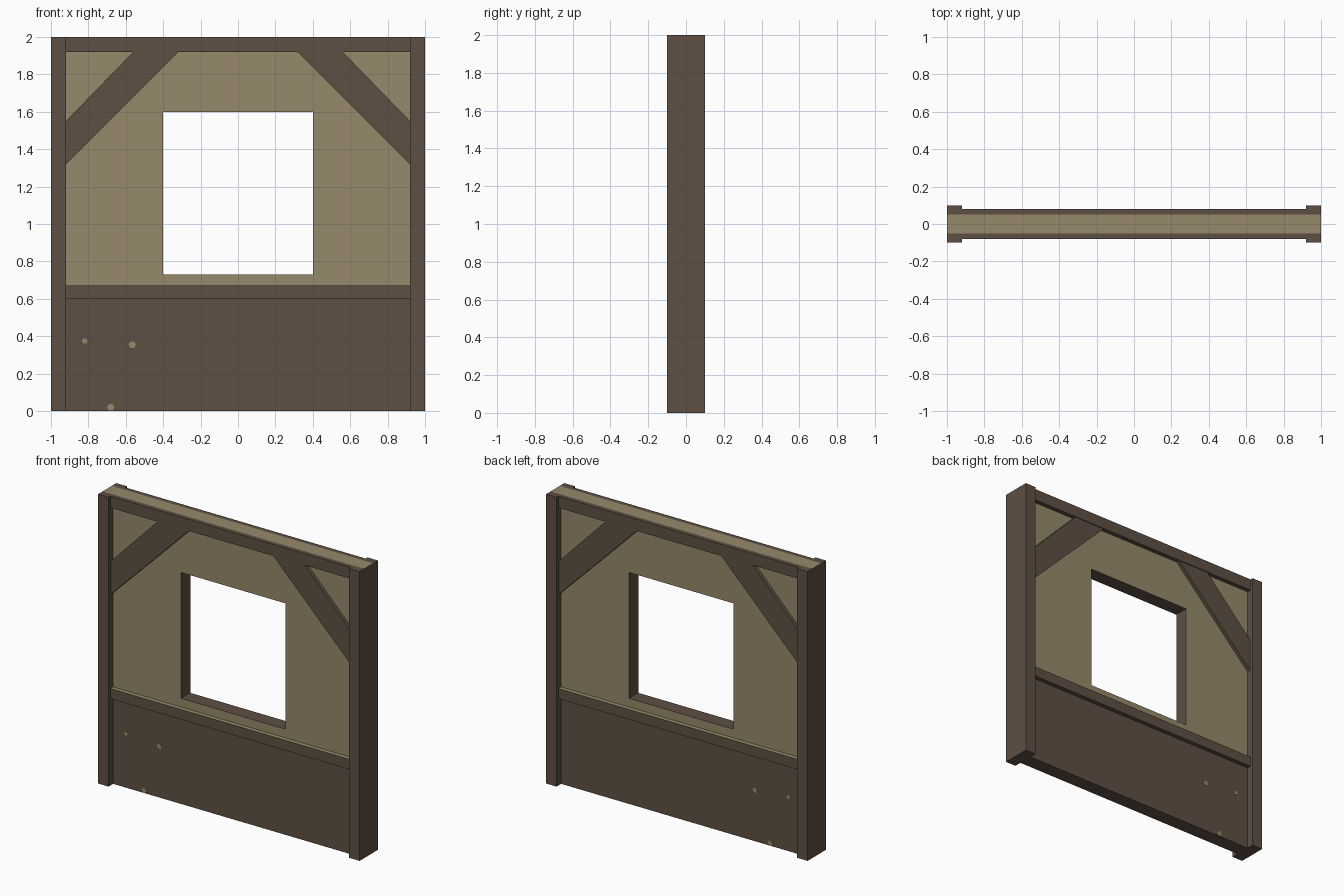
import bpy, bmesh, math
from mathutils import Vector

if "Cube" in bpy.data.objects:
    bpy.data.objects.remove(bpy.data.objects["Cube"])


def material(name, rgb):
    m = bpy.data.materials.new(name)
    m.diffuse_color = (*rgb, 1.0)
    m.use_nodes = True
    m.node_tree.nodes["Principled BSDF"].inputs["Base Color"].default_value = m.diffuse_color
    return m


WOOD = material("dark_brown_wood", (0.112, 0.080, 0.056))
PLASTER = material("tan_plaster", (0.305, 0.250, 0.147))


def finish(bm, name, mats):
    bmesh.ops.recalc_face_normals(bm, faces=bm.faces)
    mesh = bpy.data.meshes.new(name)
    bm.to_mesh(mesh)
    bm.free()
    for m in mats:
        mesh.materials.append(m)
    ob = bpy.data.objects.new(name, mesh)
    bpy.context.collection.objects.link(ob)
    return ob


def slab(name, outline, y0, y1, mats=(WOOD,), rule=None):
    """Extrude an x-z outline from y0 to y1."""
    bm = bmesh.new()
    f = bm.faces.new([bm.verts.new((x, y0, z)) for x, z in outline])
    ext = bmesh.ops.extrude_face_region(bm, geom=[f], use_keep_orig=True)
    verts = [v for v in ext["geom"] if isinstance(v, bmesh.types.BMVert)]
    bmesh.ops.translate(bm, verts=verts, vec=(0, y1 - y0, 0))
    bmesh.ops.recalc_face_normals(bm, faces=bm.faces)
    if rule:
        for face in bm.faces:
            face.material_index = rule(face)
    return finish(bm, name, mats)


def rect(x0, x1, z0, z1):
    return [(x0, z0), (x1, z0), (x1, z1), (x0, z1)]


# Wall core: grid of cells with the window cell left open
T = 0.05
xs = [-1, -0.4, 0.4, 1]
zs = [0, 0.63, 0.73, 1.6, 2]
bm = bmesh.new()
grid = [[bm.verts.new((x, -T, z)) for x in xs] for z in zs]
for j in range(4):
    for i in range(3):
        if (i, j) != (1, 2):
            bm.faces.new((grid[j][i], grid[j][i + 1], grid[j + 1][i + 1], grid[j + 1][i]))
ext = bmesh.ops.extrude_face_region(bm, geom=bm.faces[:], use_keep_orig=True)
bmesh.ops.translate(bm, vec=(0, 2 * T, 0),
                    verts=[v for v in ext["geom"] if isinstance(v, bmesh.types.BMVert)])
bmesh.ops.recalc_face_normals(bm, faces=bm.faces)
for f in bm.faces:
    c = f.calc_center_median()
    reveal = abs(f.normal.y) < 0.5 and c.z < 1.99   # ends and window lining
    f.material_index = 0 if reveal or c.z < 0.63 else 1
finish(bm, "wall_core", (WOOD, PLASTER))

# Timber frame, repeated on the front and back
for side, s in (("front", -1), ("back", 1)):
    slab(f"{side}_top_rail", rect(-0.92, 0.92, 1.92, 2), s * T, s * 0.08)
    slab(f"{side}_middle_rail", rect(-0.92, 0.92, 0.60, 0.67), s * T, s * 0.08,
         (WOOD, PLASTER), lambda f: 1 if f.normal.z > 0.5 else 0)
    for hand, k in (("left", -1), ("right", 1)):
        slab(f"{side}_{hand}_post", rect(k * 0.92, k, 0, 2), s * T, s * 0.1)
        brace = [(0.92, 1.32), (0.92, 1.55), (0.56, 1.92), (0.32, 1.92)]
        slab(f"{side}_{hand}_brace", [(k * x, z) for x, z in brace], s * T, s * 0.075)
    # Small plaster flecks showing through the lower boards
    for n, (x, z, r) in enumerate([(-0.82, 0.375, 0.016), (-0.565, 0.355, 0.02),
                                   (-0.68, 0.02, 0.02)]):
        pts = [(x + r * math.cos(a * math.pi / 3), z + r * math.sin(a * math.pi / 3))
               for a in range(6)]
        slab(f"{side}_fleck_{n + 1}", pts, s * T, s * (T + 0.002), (PLASTER,))
